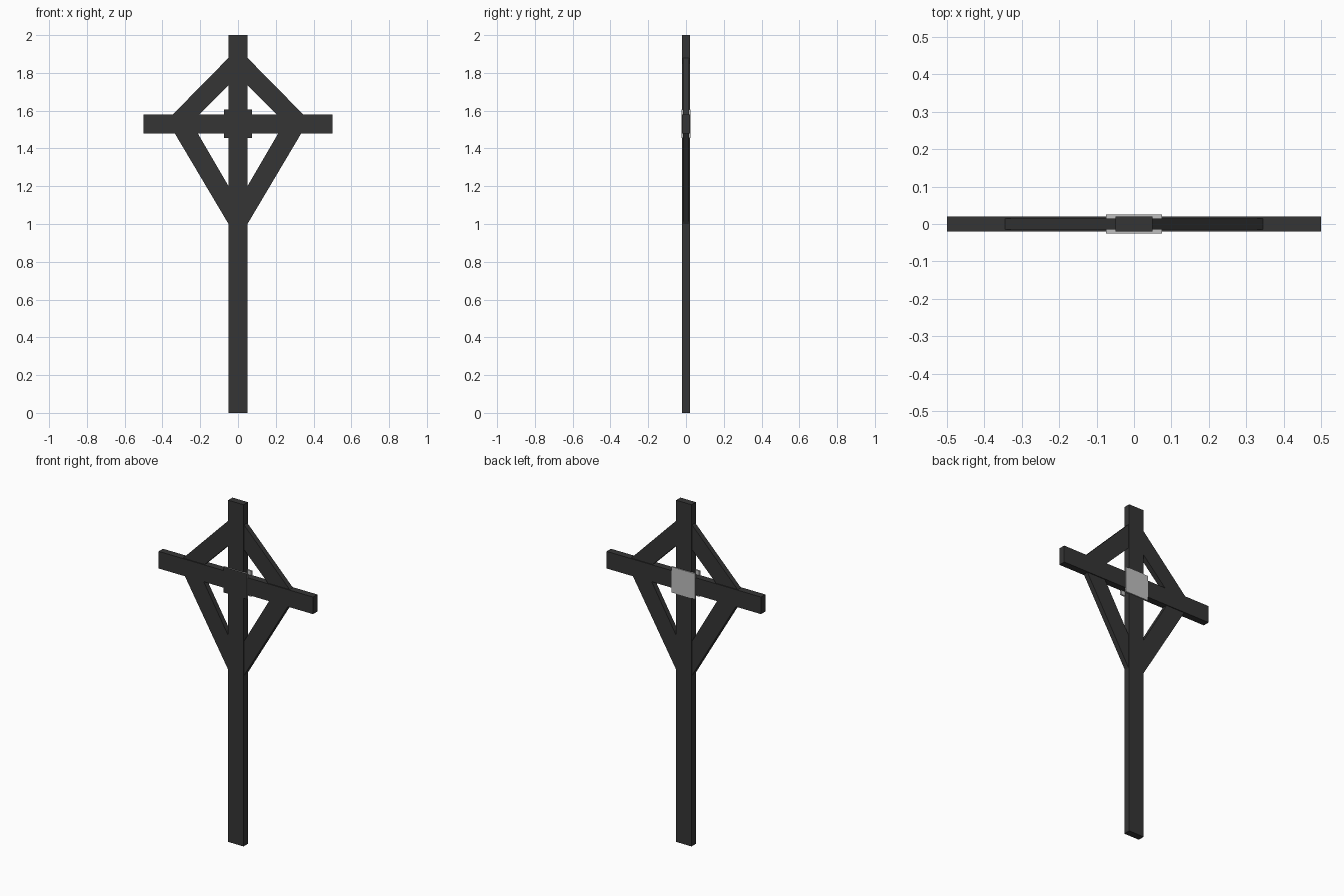
import bpy, bmesh

if "Cube" in bpy.data.objects:
    bpy.data.objects.remove(bpy.data.objects["Cube"])


def material(name, value):
    m = bpy.data.materials.new(name)
    m.diffuse_color = (value, value, value, 1)
    m.use_nodes = True
    m.node_tree.nodes["Principled BSDF"].inputs["Base Color"].default_value = m.diffuse_color
    return m


dark = material("dark_wood", 0.036)
steel = material("light_metal", 0.52)


def slab(name, outline, y0, y1, mats):
    """Extrude an x-z outline from y0 to y1."""
    bm = bmesh.new()
    face = bm.faces.new([bm.verts.new((x, y0, z)) for x, z in outline])
    ext = bmesh.ops.extrude_face_region(bm, geom=[face])
    moved = [g for g in ext["geom"] if isinstance(g, bmesh.types.BMVert)]
    bmesh.ops.translate(bm, verts=moved, vec=(0, y1 - y0, 0))
    bmesh.ops.recalc_face_normals(bm, faces=bm.faces)
    mesh = bpy.data.meshes.new(name)
    bm.to_mesh(mesh)
    bm.free()
    for m in mats:
        mesh.materials.append(m)
    ob = bpy.data.objects.new(name, mesh)
    bpy.context.collection.objects.link(ob)
    return ob


def rect(hx, z0, z1):
    return [(-hx, z0), (hx, z0), (hx, z1), (-hx, z1)]


# Upright and crossbar
slab("post", rect(0.05, 0, 2), -0.02, 0.02, [dark])
slab("crossbar", rect(0.5, 1.48, 1.58), -0.02, 0.02, [dark])

# Diagonal braces, ends let slightly into the post and crossbar
upper = [(0.04, 1.89), (0.04, 1.745), (0.215, 1.57), (0.355, 1.57)]
lower = [(0.04, 0.983), (0.345, 1.497), (0.223, 1.497), (0.04, 1.183)]
for side, s in (("right", 1), ("left", -1)):
    for level, pts in (("upper", upper), ("lower", lower)):
        slab(f"{level}_brace_{side}", [(s * x, z) for x, z in pts],
             -0.015, 0.015, [dark])

# Joint plates on both sides
slab("back_plate", rect(0.075, 1.455, 1.605), 0.015, 0.025, [steel])
front = slab("front_plate", rect(0.075, 1.455, 1.605), -0.025, -0.015, [steel, dark])

# Outer face of the front plate is dark
for p in front.data.polygons:
    if p.normal.y < -0.5:
        p.material_index = 1
